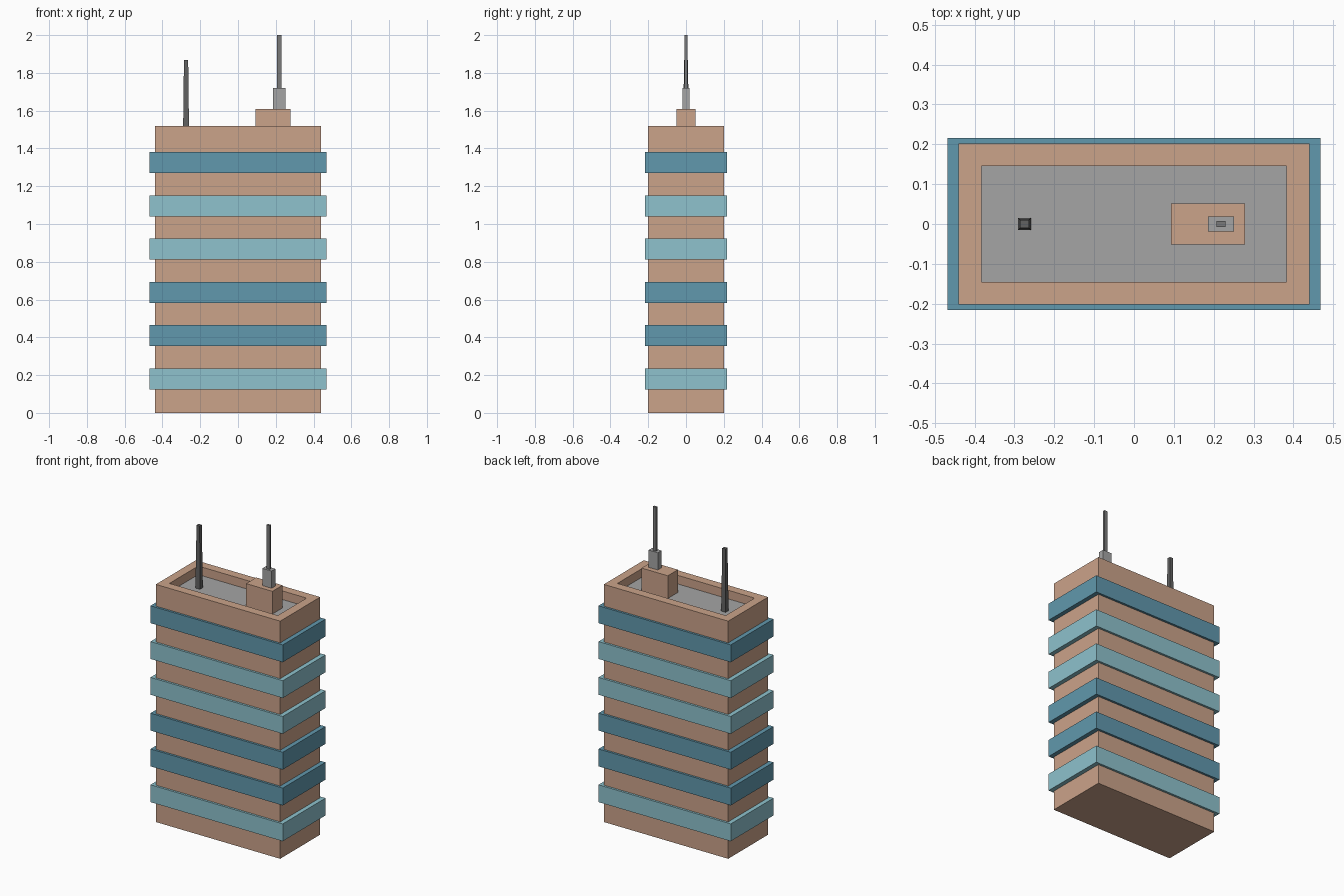
import bpy, bmesh

if "Cube" in bpy.data.objects:
    bpy.data.objects.remove(bpy.data.objects["Cube"])


def material(name, srgb):
    lin = [((c / 255 + 0.055) / 1.055) ** 2.4 for c in srgb]
    m = bpy.data.materials.new(name)
    m.diffuse_color = (*lin, 1)
    m.use_nodes = True
    m.node_tree.nodes["Principled BSDF"].inputs["Base Color"].default_value = m.diffuse_color
    return m


TAN = material("tan_wall", (203, 163, 138))
LIGHT = material("light_teal_glass", (142, 194, 205))
DARK = material("dark_teal_glass", (97, 152, 173))
GREY = material("roof_grey", (165, 165, 165))
STEEL = material("mast_grey", (122, 122, 122))
IRON = material("antenna_dark_grey", (98, 98, 98))


def finish(name, bm, *mats):
    mesh = bpy.data.meshes.new(name)
    bm.normal_update()
    bm.to_mesh(mesh)
    bm.free()
    for m in mats:
        mesh.materials.append(m)
    obj = bpy.data.objects.new(name, mesh)
    bpy.context.collection.objects.link(obj)
    return obj


def box_mesh(x0, x1, y0, y1, z0, z1, taper=1.0):
    bm = bmesh.new()
    bmesh.ops.create_cube(bm, size=1)
    for v in bm.verts:
        k = taper if v.co.z > 0 else 1.0
        v.co.x = (x0 + x1) / 2 + v.co.x * (x1 - x0) * k
        v.co.y = (y0 + y1) / 2 + v.co.y * (y1 - y0) * k
        v.co.z = z1 if v.co.z > 0 else z0
    return bm


def box(name, mat, *dims, taper=1.0):
    return finish(name, box_mesh(*dims, taper=taper), mat)


ROOF, FLOOR = 1.52, 1.465

# Tower body with a parapet around a sunken grey roof
bm = box_mesh(-0.44, 0.44, -0.202, 0.202, 0, ROOF)
bm.normal_update()
top = max(bm.faces, key=lambda f: f.calc_center_median().z)
bmesh.ops.inset_region(bm, faces=[top], thickness=0.08)
floor = bmesh.ops.extrude_discrete_faces(bm, faces=[top])["faces"][0]
for v in floor.verts:
    v.co.z = FLOOR
floor.material_index = 1
finish("tower_body", bm, TAN, GREY)

# Projecting window bands: four-sided rings hugging the walls
for i, mat in enumerate((LIGHT, DARK, DARK, LIGHT, LIGHT, DARK)):
    z = 0.125 + i * 0.229
    box(f"window_band_{i + 1}", mat, -0.468, 0.468, -0.216, 0.216, z, z + 0.111)

# Rooftop machine room with mast
box("machine_room", TAN, 0.093, 0.279, -0.051, 0.051, FLOOR, 1.61)
box("mast_base", GREY, 0.186, 0.251, -0.019, 0.019, 1.61, 1.72)
box("mast", STEEL, 0.207, 0.230, -0.007, 0.007, 1.72, 2.0)

# Tapered antenna on the other side
box("antenna", IRON, -0.291, -0.259, -0.015, 0.015, FLOOR, 1.867, taper=0.7)
